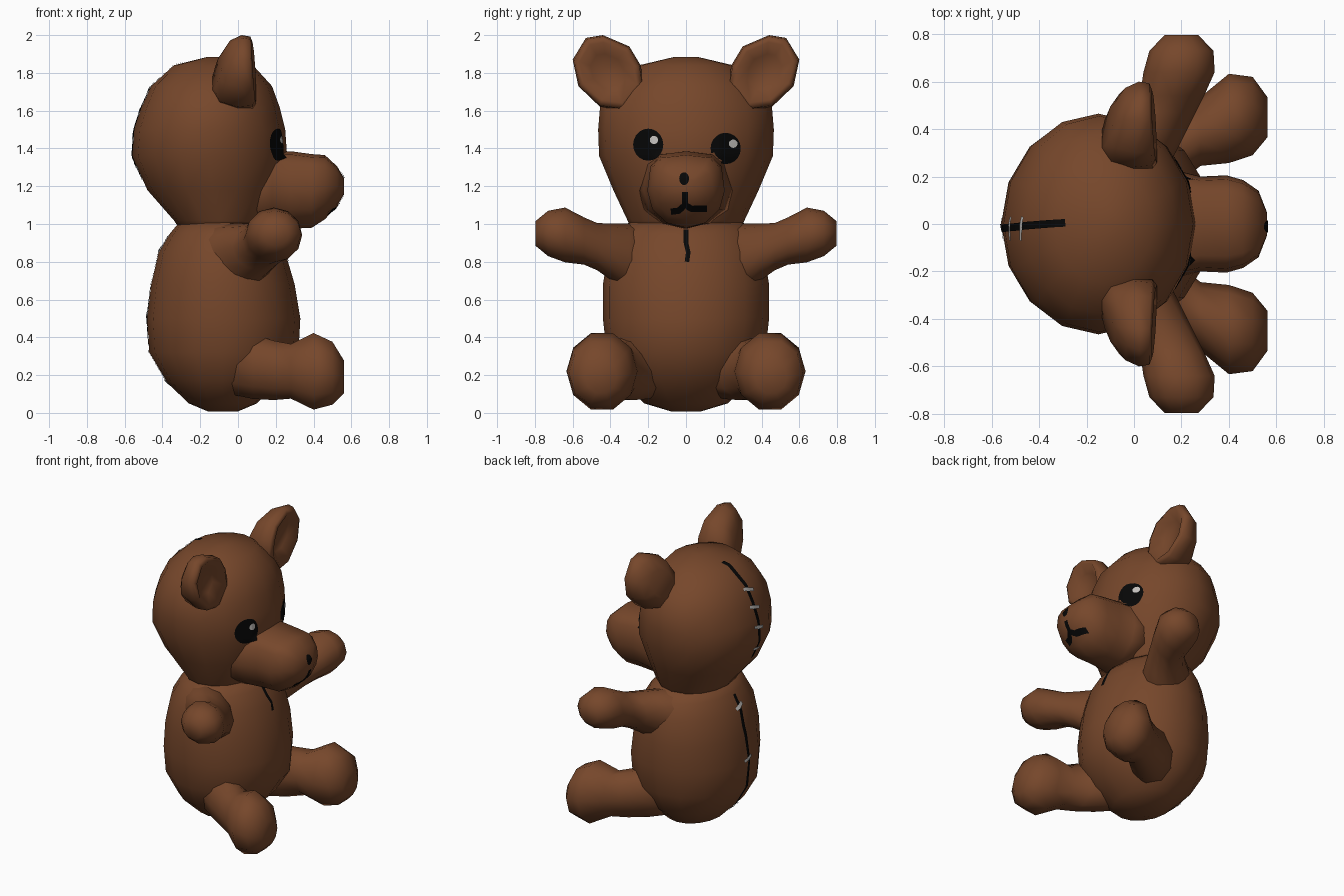
import bpy, bmesh, math
from mathutils import Vector
from mathutils.bvhtree import BVHTree

if "Cube" in bpy.data.objects:
    bpy.data.objects.remove(bpy.data.objects["Cube"])


def material(name, r, g, b):
    m = bpy.data.materials.new(name)
    m.diffuse_color = (r, g, b, 1)
    m.use_nodes = True
    m.node_tree.nodes["Principled BSDF"].inputs["Base Color"].default_value = m.diffuse_color
    return m


BROWN = material("brown_plush", 0.182, 0.063, 0.024)
BLACK = material("black_thread", 0.002, 0.002, 0.002)
GREY = material("pale_grey", 0.55, 0.53, 0.51)
parts = []


def add_mesh(name, verts, faces, mat, solid=True):
    me = bpy.data.meshes.new(name)
    me.from_pydata([tuple(v) for v in verts], [], faces)
    bm = bmesh.new()
    bm.from_mesh(me)
    bmesh.ops.recalc_face_normals(bm, faces=bm.faces)
    if solid:
        parts.append(BVHTree.FromBMesh(bm))
    for f in bm.faces:
        f.smooth = True
    bm.to_mesh(me)
    bm.free()
    me.materials.append(mat)
    ob = bpy.data.objects.new(name, me)
    bpy.context.collection.objects.link(ob)
    return ob


def skin(name, rings, mat=BROWN):
    """Join equal-length rings of points and cap both ends."""
    n = len(rings[0])
    faces = [(i * n + j, i * n + (j + 1) % n, (i + 1) * n + (j + 1) % n, (i + 1) * n + j)
             for i in range(len(rings) - 1) for j in range(n)]
    faces += [tuple(range(n)), tuple(range((len(rings) - 1) * n, len(rings) * n))]
    return add_mesh(name, [p for r in rings for p in r], faces, mat)


def ring(c, u, v, n=12, top=1.0):
    """Oval ring; top below 1 squares off the half towards +v."""
    pts = []
    for k in range(n):
        a = 2 * math.pi * k / n
        ca, sa = math.cos(a), math.sin(a)
        p = top if sa > 0.01 else 1.0
        pts.append(Vector(c) + Vector(u) * math.copysign(abs(ca) ** p, ca)
                   + Vector(v) * math.copysign(abs(sa) ** p, sa))
    return pts


def upright(name, rows, n):
    """Rows: height, back x, front x, half width."""
    skin(name, [ring(((a + b) / 2, 0, z), ((b - a) / 2, 0, 0), (0, w, 0), n)
                for z, a, b, w in rows])


# Torso and head
upright("torso", [(0.008, -.16, 0, .08), (.05, -.26, .10, .22), (.17, -.38, .22, .35),
                  (.32, -.47, .32, .42), (.5, -.48, .33, .44), (.68, -.46, .30, .44),
                  (.85, -.42, .25, .41), (.95, -.36, .19, .36), (1.01, -.31, .13, .30)], 16)
upright("head", [(.96, -.30, .10, .28), (1.02, -.34, .15, .31), (1.18, -.48, .21, .385),
                 (1.36, -.56, .26, .46), (1.5, -.55, .25, .465), (1.62, -.51, .22, .455),
                 (1.73, -.46, .18, .38), (1.84, -.34, .08, .25), (1.885, -.16, -.06, .06)], 16)

# Muzzle: x, centre z, half width, half height
skin("muzzle", [ring((x, 0, z), (0, w, 0), (0, 0, h), 12, .6) for x, z, w, h in
                [(.06, 1.175, .27, .20), (.18, 1.18, .225, .205), (.28, 1.18, .20, .205),
                 (.39, 1.175, .205, .195), (.46, 1.195, .185, .17), (.525, 1.2, .14, .105),
                 (.56, 1.2, .05, .045)]])

EAR = [(.24, 1.84), (.30, 1.94), (.44, 2.0), (.53, 1.985), (.60, 1.87), (.57, 1.73),
       (.455, 1.62), (.32, 1.60), (.22, 1.72)]
for s, side in ((1, "left"), (-1, "right")):
    # Arm: rings step outwards along y
    skin(side + "_arm", [ring((x, s * y, z), (rx, 0, 0), (0, 0, rz), 12) for x, y, z, rx, rz in
                         [(-.09, .20, .79, .20, .20), (-.04, .30, .815, .215, .187),
                          (.04, .39, .85, .18, .152), (.115, .47, .88, .145, .125),
                          (.16, .54, .91, .135, .125), (.19, .64, .942, .15, .145),
                          (.20, .73, .95, .135, .12), (.20, .797, .95, .07, .065)]])
    # Leg: rings step forwards along x
    skin(side + "_leg", [ring((x, s * y, z), (0, ry, 0), (0, 0, rz), 10) for x, y, z, ry, rz in
                         [(-.08, .17, .26, .16, .16), (.08, .25, .245, .175, .18),
                          (.19, .325, .225, .155, .165),
                          (.28, .39, .22, .145, .152), (.40, .445, .22, .188, .213),
                          (.50, .455, .21, .165, .175), (.562, .45, .19, .085, .09)]])
    # Ear: thick at the root, thin at the tip, dished at the front
    cy, cz = .42, 1.81
    rings = []
    for x, k in [(-.13, .5), (-.09, .85), (0, 1), (.075, .96), (.09, .8), (.03, .48)]:
        loop = []
        for y, z in EAR:
            y, z = cy + (y - cy) * k, cz + (z - cz) * k
            t = max(0, min(1, ((y - .34) + (z - 1.66)) / .5))
            loop.append((.05 + (x - .05) * (1.15 - .6 * t), s * y, z))
        rings.append(loop)
    skin(side + "_ear", rings)


def project(start, direction, lift):
    """Drop a point onto the nearest plush surface, raised by lift."""
    d = Vector(direction).normalized()
    hits = [h for h in (t.ray_cast(Vector(start), d) for t in parts) if h[0]]
    if not hits:
        return None
    h = min(hits, key=lambda q: q[3])
    return h[0] - d * lift


def disc(name, y, z, ry, rz, mat, lift):
    """Oval patch seen from the front, wrapped on the surface."""
    n, m = 20, 5
    verts = [project((2, y, z), (-1, 0, 0), lift)]
    for i in range(1, m + 1):
        for k in range(n):
            a = 2 * math.pi * k / n
            verts.append(project((2, y + ry * i / m * math.cos(a), z + rz * i / m * math.sin(a)),
                                 (-1, 0, 0), lift))
    # Skip faces that would bridge from one part to another
    faces = [(0, 1 + k, 1 + (k + 1) % n) for k in range(n)]
    for i in range(m - 1):
        b = 1 + i * n
        faces += [(b + k, b + n + k, b + n + (k + 1) % n, b + (k + 1) % n) for k in range(n)]
    faces = [f for f in faces
             if max(verts[q].x for q in f) - min(verts[q].x for q in f) < .06]
    add_mesh(name, verts, faces, mat, False)


def stroke(name, path, width, mat, lift, aim):
    """Ribbon along (y, t) points; aim(y, t) gives ray start and direction."""
    pts = []
    for (y0, t0), (y1, t1) in zip(path, path[1:]):
        k = max(2, int(math.hypot(y1 - y0, t1 - t0) / .02))
        pts += [(y0 + (y1 - y0) * i / k, t0 + (t1 - t0) * i / k) for i in range(k)]
    pts.append(path[-1])
    verts = []
    for i, (y, t) in enumerate(pts):
        a, b = pts[max(i - 1, 0)], pts[min(i + 1, len(pts) - 1)]
        dy, dt = b[0] - a[0], b[1] - a[1]
        q = width / 2 / math.hypot(dy, dt)
        for s in (-1, 1):
            verts.append(project(*aim(y - s * dt * q, t + s * dy * q), lift))
    faces = [(2 * i, 2 * i + 1, 2 * i + 3, 2 * i + 2) for i in range(len(pts) - 1)
             if None not in verts[2 * i:2 * i + 4]]
    add_mesh(name, [v or Vector() for v in verts], faces, mat, False)


def front(y, z):
    return (2, y, z), (-1, 0, 0)


def chest(y, z):
    return (.38, y, z), (-1, 0, 0)


def back(y, z):
    return (-2, y, z), (1, 0, 0)


def skull(y, t):
    # t is the arc length around the back of the head, from the crown down
    a = t / .42
    d = Vector((-math.sin(a), 0, math.cos(a)))
    return Vector((-.15, y, 1.42)) + d * 1.2, -d


# Eyes with glints
disc("left_eye", .21, 1.40, .08, .083, BLACK, .005)
disc("right_eye", -.20, 1.42, .08, .085, BLACK, .005)
disc("left_eye_glint", .25, 1.425, .023, .022, GREY, .009)
disc("right_eye_glint", -.17, 1.445, .022, .022, GREY, .009)

# Nose and mouth
disc("nose", -.01, 1.24, .026, .034, BLACK, .005)
stroke("mouth_stem", [(-.005, 1.17), (-.005, 1.09)], .03, BLACK, .005, front)
stroke("mouth", [(-.08, 1.065), (-.04, 1.07), (-.005, 1.1), (.03, 1.08), (.11, 1.08)],
       .034, BLACK, .007, front)

# Seams
stroke("chest_seam", [(0, .97), (0, .9), (.012, .85), (.005, .80)], .024, BLACK, .005, chest)
stroke("head_seam", [(.005, .13), (-.012, .4), (-.02, .65), (-.01, .86)], .032, BLACK, .005, skull)
stroke("body_seam", [(-.01, .94), (0, .75), (-.015, .5), (0, .3), (-.01, .1)],
       .028, BLACK, .005, back)

# Pale cross stitches
for i, t in enumerate((.36, .48, .62, .78)):
    stroke("head_stitch_%d" % i, [(-.07, t + .015), (.03, t - .015)], .022, GREY, .009, skull)
for i, z in enumerate((.87, .52, .16)):
    stroke("body_stitch_%d" % i, [(-.045, z + .01), (.035, z - .01)], .022, GREY, .009, back)
